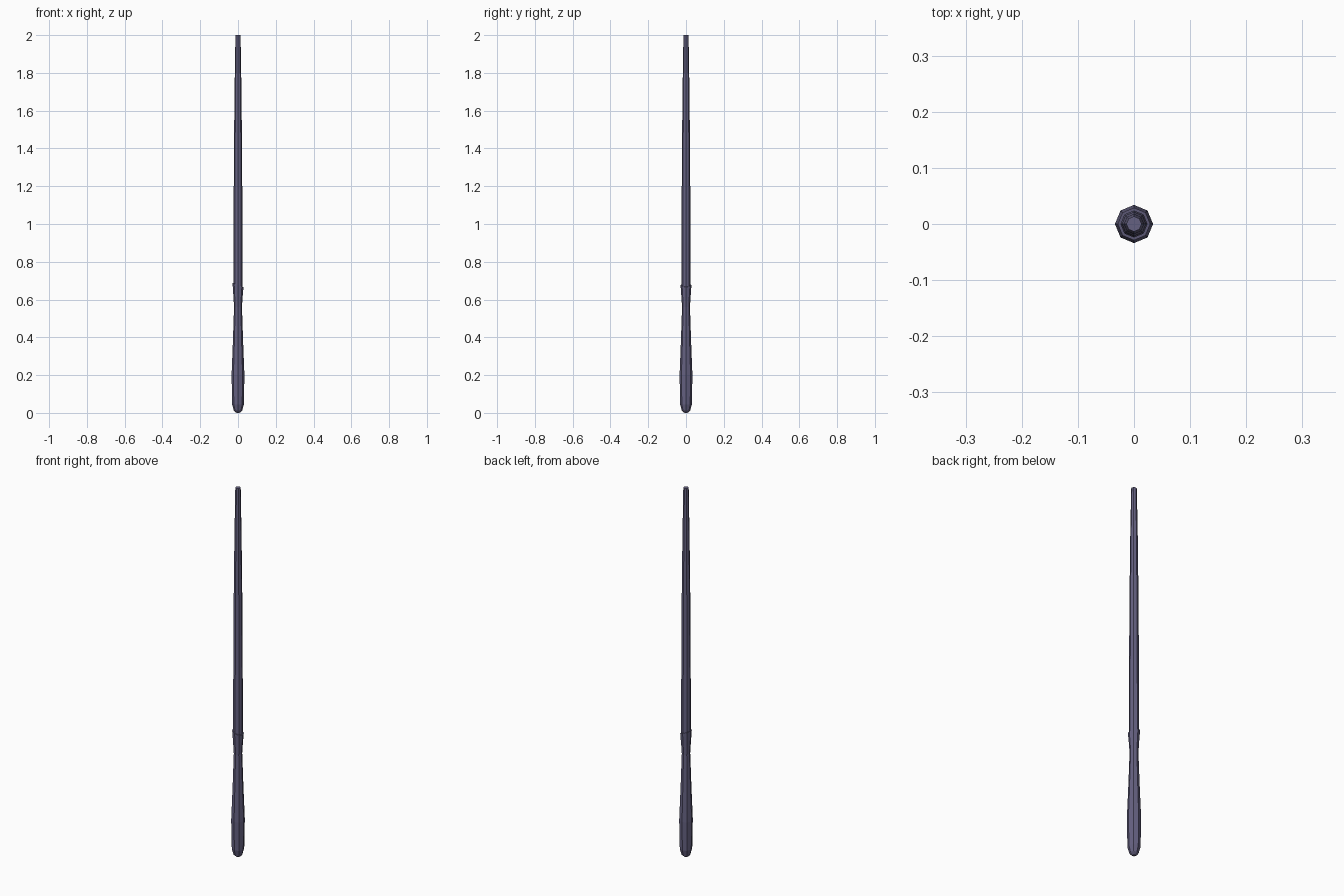
import bpy, bmesh, math

if "Cube" in bpy.data.objects:
    bpy.data.objects.remove(bpy.data.objects["Cube"])

SIDES = 8
mat = bpy.data.materials.new("dark_wood")
mat.diffuse_color = (0.13, 0.12, 0.22, 1)
mat.use_nodes = True
mat.node_tree.nodes["Principled BSDF"].inputs["Base Color"].default_value = mat.diffuse_color

def lathe(name, profile):
    """Octagonal loft through (z, radius, tilt) rings, capped at both ends."""
    bm = bmesh.new()
    rings = []
    for z, r, tilt in profile:
        ring = []
        for i in range(SIDES):
            a = 2 * math.pi * i / SIDES
            x, y = r * math.cos(a), r * math.sin(a)
            ring.append(bm.verts.new((x, y, z - tilt * x)))
        rings.append(ring)
    for lo, hi in zip(rings, rings[1:]):
        for i in range(SIDES):
            j = (i + 1) % SIDES
            bm.faces.new((lo[i], lo[j], hi[j], hi[i]))
    bm.faces.new(rings[0][::-1])
    bm.faces.new(rings[-1])
    mesh = bpy.data.meshes.new(name)
    bm.to_mesh(mesh)
    bm.free()
    mesh.materials.append(mat)
    obj = bpy.data.objects.new(name, mesh)
    bpy.context.collection.objects.link(obj)

# Grip: rounded butt, swelling, narrow neck and slanted flared collar
lathe("handle", [
    (0.0, 0.008, 0), (0.012, 0.022, 0), (0.045, 0.031, 0), (0.20, 0.034, 0),
    (0.38, 0.027, 0), (0.56, 0.021, 0), (0.61, 0.024, 0.1), (0.677, 0.029, 0.38)])

# Long tapering shaft seated in the collar
lathe("shaft", [
    (0.64, 0.024, 0), (0.90, 0.024, 0), (1.40, 0.0215, 0),
    (1.74, 0.0178, 0), (2.0, 0.0135, 0)])
